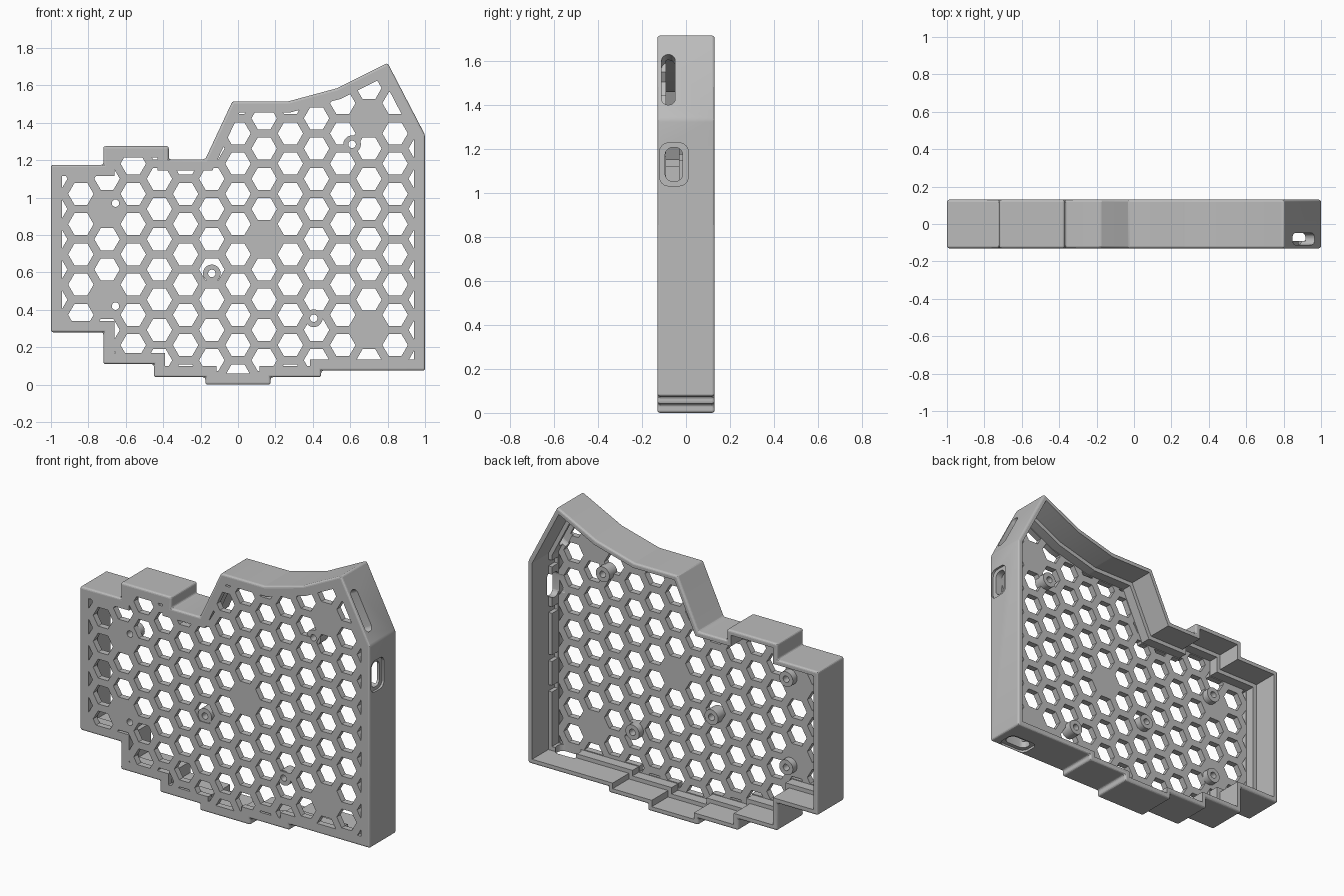
import bpy, bmesh, math
from mathutils import Matrix, Vector

cube = bpy.data.objects.get("Cube")
if cube:
    bpy.data.objects.remove(cube, do_unlink=True)

# Single grey plastic
grey = bpy.data.materials.new("grey plastic")
grey.use_nodes = True
grey.diffuse_color = (0.5, 0.5, 0.5, 1)
grey.node_tree.nodes["Principled BSDF"].inputs["Base Color"].default_value = (0.5, 0.5, 0.5, 1)

X, Y, Z = Vector((1, 0, 0)), Vector((0, 1, 0)), Vector((0, 0, 1))
FRONT, BACK = -0.13, 0.13


def prisms(name, profiles, d0, d1, axes=(X, Z, Y), origin=Vector()):
    """Extrude each 2D profile (first two axes) along the third axis."""
    bm = bmesh.new()
    a, b, n = axes
    for pts in profiles:
        low = [bm.verts.new(origin + a * p + b * q + n * d0) for p, q in pts]
        high = [bm.verts.new(origin + a * p + b * q + n * d1) for p, q in pts]
        bm.faces.new(low)
        bm.faces.new(high)
        for i in range(len(pts)):
            j = (i + 1) % len(pts)
            bm.faces.new((low[i], low[j], high[j], high[i]))
    bmesh.ops.recalc_face_normals(bm, faces=bm.faces)
    mesh = bpy.data.meshes.new(name)
    bm.to_mesh(mesh)
    bm.free()
    mesh.materials.append(grey)
    ob = bpy.data.objects.new(name, mesh)
    bpy.context.collection.objects.link(ob)
    return ob


def apply(ob, mod):
    bpy.context.view_layer.objects.active = ob
    bpy.ops.object.modifier_apply(modifier=mod.name)


def combine(ob, other, operation="DIFFERENCE"):
    mod = ob.modifiers.new("combine", "BOOLEAN")
    mod.operation, mod.object, mod.solver = operation, other, "EXACT"
    apply(ob, mod)
    bpy.data.objects.remove(other, do_unlink=True)


def inset(pts, d):
    """Mitred inward offset of a counter-clockwise outline."""
    out = []
    for i, p in enumerate(pts):
        p = Vector(p)
        e1 = (p - Vector(pts[i - 1])).normalized()
        e2 = (Vector(pts[(i + 1) % len(pts)]) - p).normalized()
        n1, n2 = Vector((-e1.y, e1.x)), Vector((-e2.y, e2.x))
        out.append(tuple(p + (n1 + n2) * d / (1 + n1.dot(n2))))
    return out


def circle(x, z, r, sides):
    return [(x + r * math.cos(math.tau * k / sides), z + r * math.sin(math.tau * k / sides))
            for k in range(sides)]


def rounded(length, width, r, steps=6):
    pts = []
    for c, (sx, sy) in enumerate([(1, 1), (-1, 1), (-1, -1), (1, -1)]):
        for k in range(steps + 1):
            t = (c + k / steps) * math.pi / 2
            pts.append((sx * (length / 2 - r) + r * math.cos(t),
                        sy * (width / 2 - r) + r * math.sin(t)))
    return pts


outline = [(-1, .28), (-.72, .28), (-.72, .11), (-.45, .11), (-.45, .04), (-.175, .04),
           (-.175, 0), (.175, 0), (.175, .04), (.445, .04), (.445, .075), (1, .075),
           (1, 1.335), (.8, 1.72), (.53, 1.585), (.27, 1.515), (-.03, 1.515),
           (-.175, 1.205), (-.37, 1.205), (-.37, 1.275), (-.72, 1.275), (-.72, 1.175),
           (-1, 1.175)]

# Case body with rounded outer edges, hollowed from the back with an inner ledge
body = prisms("case_shell", [outline], FRONT, BACK)
bevel = body.modifiers.new("round", "BEVEL")
bevel.width, bevel.segments = 0.012, 3
bevel.limit_method, bevel.angle_limit = "ANGLE", math.radians(20)
apply(body, bevel)
combine(body, prisms("ledge_cut", [inset(outline, 0.055)], -0.092, 0.3))
combine(body, prisms("cavity_cut", [inset(outline, 0.03)], -0.03, 0.3))

# Small gaps in the ledge beside the tall straight wall
gaps = [[(.9, z), (.97, z), (.97, z + .04), (.9, z + .04)] for z in (.47, .66, .96, 1.25)]
combine(body, prisms("gap_cut", gaps, -0.091, 0.1))

# Honeycomb, clipped to the border, with a few cells left solid
STEP = 0.14
ROW = STEP * 2 / math.sqrt(3)
solid = [(-.7, .94), (-.7, .455), (.14, .78), (.7, 1.42), (.7, .29)]
cells = []
for i in range(-2, 15):
    for j in range(-5, 9):
        x, z = -0.84 + STEP * i, 1.02 - ROW * (j + 0.5 * (i % 2))
        if all(math.hypot(x - a, z - b) > 0.06 for a, b in solid):
            cells.append(circle(x, z, 0.068, 6))
honeycomb = prisms("honeycomb_cut", cells, -0.2, -0.06)
combine(honeycomb, prisms("border_clip", [inset(outline, 0.06)], -0.25, 0), "INTERSECT")
combine(body, honeycomb)

# Screw bosses with through holes
screws = [(-.655, .97), (-.655, .42), (-.14, .595), (.405, .355), (.61, 1.285)]
combine(body, prisms("boss", [circle(x, z, .047, 28) for x, z in screws], -.126, -.05), "UNION")
combine(body, prisms("screw_cut", [circle(x, z, .02, 28) for x, z in screws], -.2, .1))

# Port openings: shallow rounded recess around a through hole
for axis, normal, spot in ((Z, X, Vector((1, -.055, 1.13))), (X, -Z, Vector((.85, -.055, .075)))):
    axes = (axis, Y, normal)
    combine(body, prisms("recess_cut", [rounded(.195, .13, .04)], -.014, .1, axes, spot))
    combine(body, prisms("port_cut", [rounded(.155, .08, .035)], -.1, .1, axes, spot))

# Long slot in the sloping corner wall
slope = Vector((-.2, 0, .385)).normalized()
combine(body, prisms("slot_cut", [rounded(.258, .062, .0305)], -.08, .1,
                     (slope, Y, Y.cross(slope)), Vector((.906, -.08, 1.515))))

bpy.ops.object.select_all(action="DESELECT")
body.select_set(True)
bpy.context.view_layer.objects.active = body
bpy.ops.object.shade_smooth_by_angle(angle=math.radians(14))
